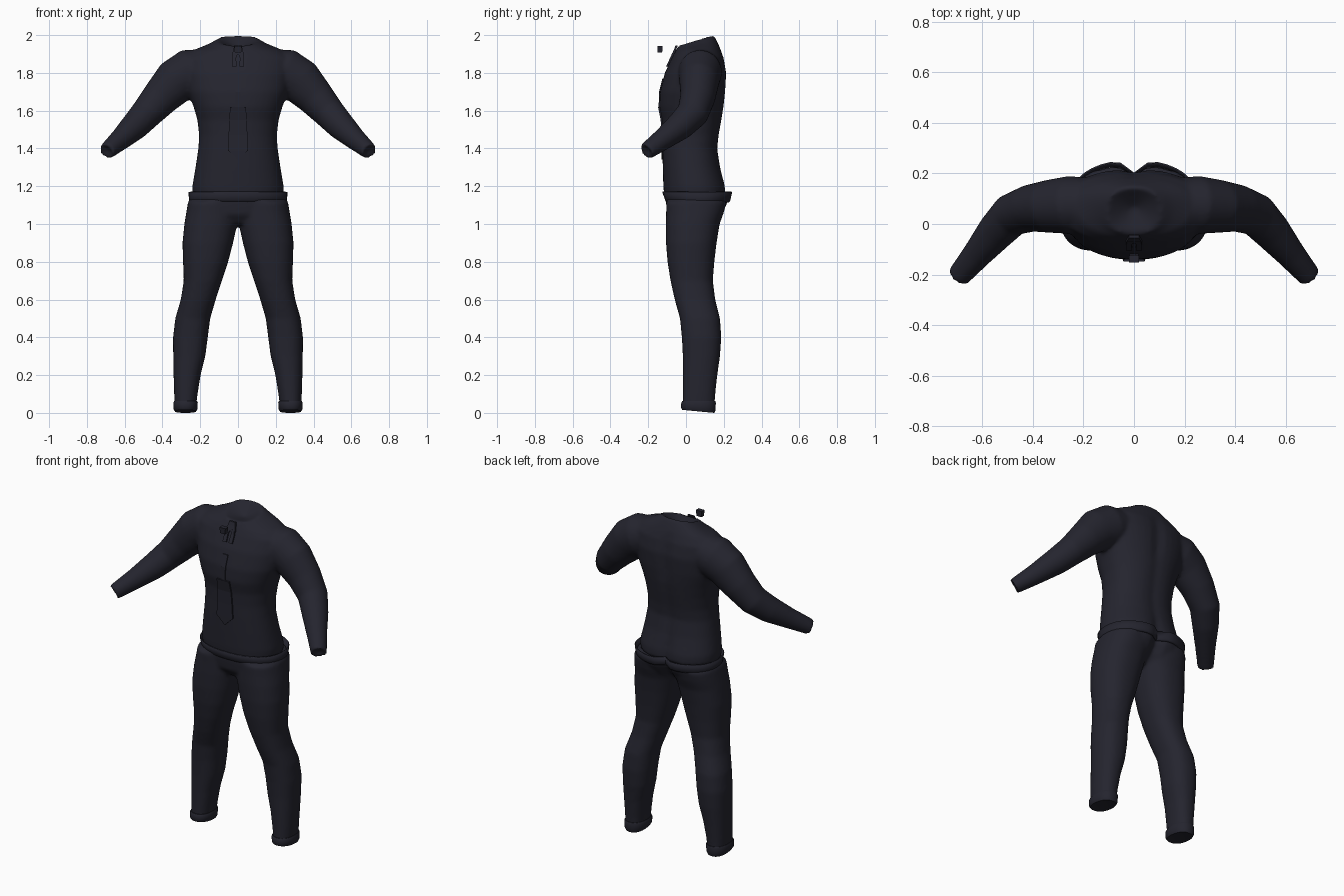
import bpy, bmesh, math
from mathutils import Vector

if "Cube" in bpy.data.objects:
    bpy.data.objects.remove(bpy.data.objects["Cube"])

navy = bpy.data.materials.new("dark_navy_cloth")
navy.diffuse_color = (0.018, 0.018, 0.028, 1)
navy.use_nodes = True
navy.node_tree.nodes["Principled BSDF"].inputs["Base Color"].default_value = navy.diffuse_color
SIDES = 40


def finish(name, bm):
    bmesh.ops.recalc_face_normals(bm, faces=bm.faces)
    me = bpy.data.meshes.new(name)
    bm.to_mesh(me)
    bm.free()
    me.materials.append(navy)
    ob = bpy.data.objects.new(name, me)
    bpy.context.collection.objects.link(ob)
    return ob


def smooth(ob, angle=40):
    bpy.ops.object.select_all(action='DESELECT')
    ob.select_set(True)
    bpy.context.view_layer.objects.active = ob
    bpy.ops.object.shade_smooth_by_angle(angle=math.radians(angle))


def flat_ring(z, x0, x1, front, back, tilt=0, groove=0, n=2.3):
    """Level cross-section, with optional tilt and a groove down the back."""
    pts = []
    for i in range(SIDES):
        a = 2 * math.pi * i / SIDES
        c, s = math.cos(a), math.sin(a)
        u = math.copysign(abs(c) ** (2 / n), c)
        v = math.copysign(abs(s) ** (2 / n), s)
        x = (x0 + x1) / 2 + u * (x1 - x0) / 2
        y = (front + back) / 2 + v * (back - front) / 2
        if v > 0:
            y -= groove * math.exp(-(x / 0.04) ** 2)
        pts.append(Vector((x, y, z + tilt * v)))
    return pts


def loft(bm, rings, dips=None):
    """Skin the rings; dips gives how far each end cap sinks inward."""
    loops = [[bm.verts.new(p) for p in r] for r in rings]
    for a, b in zip(loops, loops[1:]):
        for i in range(SIDES):
            j = (i + 1) % SIDES
            bm.faces.new((a[i], a[j], b[j], b[i]))
    if dips is None:
        return
    mids = [sum(r, Vector()) / SIDES for r in rings]
    for end, nxt, dip in ((0, 1, dips[0]), (-1, -2, dips[1])):
        inward = (mids[nxt] - mids[end]).normalized()
        tip = bm.verts.new(mids[end] + inward * dip)
        lp = loops[end]
        for i in range(SIDES):
            bm.faces.new((lp[i], lp[(i + 1) % SIDES], tip))


def fuse(ob):
    """Blend overlapping volumes into one soft garment."""
    r = ob.modifiers.new("fuse", 'REMESH')
    r.mode, r.voxel_size, r.use_smooth_shade = 'VOXEL', 0.011, True
    s = ob.modifiers.new("soften", 'SMOOTH')
    s.factor, s.iterations = 0.5, 5


# Shirt body: height, half width, front, back, tilt, back groove
TORSO = [
    (1.145, 0.24, -0.115, 0.215, 0, 0.02), (1.20, 0.242, -0.12, 0.212, 0, 0.02),
    (1.30, 0.225, -0.123, 0.185, 0, 0.01), (1.40, 0.21, -0.125, 0.17, 0, 0.01),
    (1.47, 0.206, -0.125, 0.178, 0, 0.01), (1.55, 0.215, -0.128, 0.192, 0, 0.01),
    (1.62, 0.235, -0.142, 0.203, 0, 0.01), (1.70, 0.265, -0.138, 0.212, 0, 0.015),
    (1.80, 0.285, -0.112, 0.217, 0, 0.015), (1.88, 0.285, -0.075, 0.202, 0, 0.01),
    (1.925, 0.225, -0.055, 0.18, 0.008, 0), (1.95, 0.155, -0.046, 0.163, 0.02, 0),
    (1.974, 0.105, -0.042, 0.145, 0.028, 0)]
# Sleeve: centre, radius in the arm's vertical plane, radius in depth
ARM = [
    ((0.16, 0.08, 1.83), 0.10, 0.10), ((0.25, 0.075, 1.805), 0.125, 0.115),
    ((0.33, 0.07, 1.755), 0.12, 0.105), ((0.41, 0.062, 1.67), 0.10, 0.093),
    ((0.485, 0.035, 1.585), 0.084, 0.085), ((0.545, -0.03, 1.52), 0.075, 0.075),
    ((0.62, -0.12, 1.45), 0.058, 0.058), ((0.698, -0.212, 1.383), 0.043, 0.046)]

bm = bmesh.new()
loft(bm, [flat_ring(z, -w, w, f, b, t, g) for z, w, f, b, t, g in TORSO], (0, 0.05))
for side in (-1, 1):
    rings = []
    for i, (c, ru, rv) in enumerate(ARM):
        t = Vector(ARM[min(i + 1, len(ARM) - 1)][0]) - Vector(ARM[max(i - 1, 0)][0])
        t.normalize()
        v = t.cross(Vector((0.65, 0, 0.76))).normalized()
        u = v.cross(t)
        ring = []
        for k in range(SIDES):
            a = 2 * math.pi * k / SIDES
            p = Vector(c) + u * ru * math.cos(a) + v * rv * math.sin(a)
            ring.append(Vector((p.x * side, p.y, p.z)))
        rings.append(ring)
    loft(bm, rings, (0, 0.025))
fuse(finish("shirt", bm))

# Trousers: seat plus two legs (height, inner x, outer x, front, back)
SEAT = [(1.0, 0.20, -0.06, 0.12, 0.03), (1.05, 0.262, -0.098, 0.192, 0.05),
        (1.10, 0.262, -0.105, 0.222, 0.045), (1.15, 0.25, -0.108, 0.236, 0.04)]
LEG = [
    (0.02, 0.224, 0.334, -0.017, 0.15), (0.10, 0.214, 0.338, -0.016, 0.155),
    (0.20, 0.198, 0.341, -0.016, 0.166), (0.30, 0.173, 0.343, -0.017, 0.18),
    (0.40, 0.16, 0.344, -0.022, 0.187), (0.50, 0.147, 0.332, -0.032, 0.18),
    (0.60, 0.118, 0.303, -0.06, 0.155), (0.70, 0.085, 0.287, -0.082, 0.142),
    (0.80, 0.052, 0.291, -0.098, 0.15), (0.90, 0.026, 0.294, -0.106, 0.162),
    (1.00, 0.004, 0.284, -0.107, 0.178), (1.06, -0.005, 0.274, -0.105, 0.2),
    (1.12, -0.005, 0.264, -0.105, 0.215)]
bm = bmesh.new()
loft(bm, [flat_ring(z, -w, w, f, b, 0, g) for z, w, f, b, g in SEAT], (0, 0))
for side in (-1, 1):
    loft(bm, [flat_ring(z, side * i, side * o, f, b) for z, i, o, f, b in LEG], (0.01, 0))
fuse(finish("trousers", bm))

# Turned-up hems
for side, label in ((-1, "left"), (1, "right")):
    bm = bmesh.new()
    loft(bm, [flat_ring(z, side * i, side * o, f, b, t) for z, i, o, f, b, t in (
        (0.062, 0.217, 0.338, -0.02, 0.155, 0), (0.055, 0.213, 0.342, -0.025, 0.158, 0),
        (0.02, 0.215, 0.341, -0.026, 0.156, -0.006),
        (0.008, 0.222, 0.334, -0.02, 0.15, -0.008))], (0, 0.012))
    smooth(finish(label + "_hem", bm))

# Flared waistband, open at the top
bm = bmesh.new()
loft(bm, [flat_ring(z, -w, w, f, b, 0, g) for z, w, f, b, g in (
    (1.115, 0.255, -0.104, 0.236, 0.045), (1.125, 0.259, -0.11, 0.242, 0.045),
    (1.17, 0.263, -0.126, 0.253, 0.05))])
band = finish("waistband", bm)
sol = band.modifiers.new("thickness", 'SOLIDIFY')
sol.thickness, sol.offset = 0.006, -1
smooth(band)


def front_y(z):
    for a, b in zip(TORSO, TORSO[1:]):
        if a[0] <= z <= b[0]:
            k = (z - a[0]) / (b[0] - a[0])
            return a[2] + k * (b[2] - a[2])
    return TORSO[-1][2]


def plate(name, rows, lift):
    """Thin strip hugging the chest; rows of (height, centre x, half width)."""
    bm = bmesh.new()
    prev = None
    for z, cx, w in rows:
        y = front_y(z)
        cur = [bm.verts.new((cx + sx * w, y + dy, z)) for sx, dy in
               ((-1, -lift), (1, -lift), (1, 0.004), (-1, 0.004))]
        if prev:
            for i in range(4):
                j = (i + 1) % 4
                bm.faces.new((prev[i], prev[j], cur[j], cur[i]))
        else:
            bm.faces.new(cur)
        prev = cur
    bm.faces.new(prev)
    return finish(name, bm)


# Tie blade, narrow upper strip and the folds under the knot
plate("tie_blade", [(1.342, 0, 0.004), (1.39, 0, 0.054), (1.47, 0, 0.05),
                    (1.55, 0, 0.046), (1.62, 0, 0.042)], 0.006)
plate("tie_strip", [(1.61, 0, 0.012), (1.70, 0, 0.014), (1.77, 0, 0.018)], 0.005)
for side, label in ((-1, "left"), (1, "right")):
    plate(label + "_tie_fold", [(1.835, side * 0.02, 0.012), (1.88, side * 0.021, 0.011),
                                (1.905, side * 0.014, 0.012)], 0.009)
plate("tie_loop", [(1.895, 0, 0.032), (1.925, 0, 0.024), (1.945, 0, 0.02)], 0.008)

# Small knot standing clear of the collar
bm = bmesh.new()
bmesh.ops.create_cube(bm, size=1)
for v in bm.verts:
    k = 0.85 if v.co.z < 0 else 1
    v.co = (v.co.x * 0.04 * k, -0.138 + v.co.y * 0.028 * k, 1.925 + v.co.z * 0.036)
finish("tie_knot", bm)
